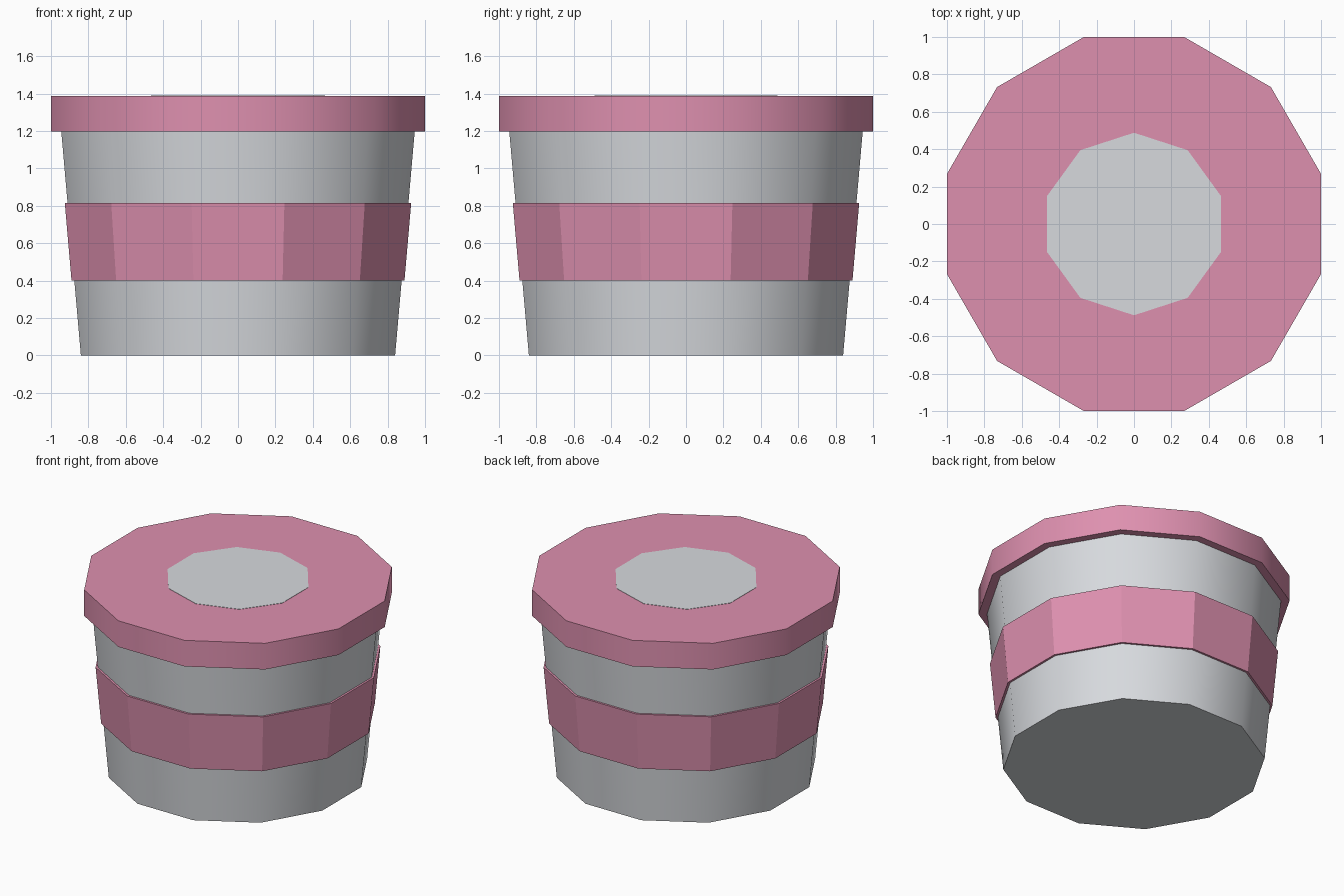
import bpy
import bmesh
from math import cos, sin, pi, radians

cube = bpy.data.objects.get("Cube")
if cube:
    bpy.data.objects.remove(cube, do_unlink=True)


def make_material(name, rgb):
    mat = bpy.data.materials.new(name)
    mat.use_nodes = True
    mat.diffuse_color = (*rgb, 1)
    mat.node_tree.nodes["Principled BSDF"].inputs["Base Color"].default_value = (*rgb, 1)
    return mat


pink = make_material("pink", (0.73, 0.28, 0.43))
grey = make_material("light grey", (0.68, 0.70, 0.73))

SIDES = 12
FLAT = 1 / cos(pi / SIDES)  # turns a flat-to-centre distance into a corner radius


def lathe(name, profile, mat, sides=SIDES, start=pi / SIDES, loop=False, smooth=True):
    """Spin (radius, height) points into a faceted solid, capped unless it is a loop."""
    bm = bmesh.new()
    rings = []
    for r, z in profile:
        angles = [start + 2 * pi * i / sides for i in range(sides)]
        rings.append([bm.verts.new((r * cos(a), r * sin(a), z)) for a in angles])
    pairs = list(zip(rings, rings[1:]))
    if loop:
        pairs.append((rings[-1], rings[0]))
    else:
        bm.faces.new(rings[0][::-1])
        bm.faces.new(rings[-1])
    for low, high in pairs:
        for i in range(sides):
            j = (i + 1) % sides
            bm.faces.new((low[i], low[j], high[j], high[i]))
    bmesh.ops.recalc_face_normals(bm, faces=bm.faces)
    mesh = bpy.data.meshes.new(name)
    bm.to_mesh(mesh)
    bm.free()
    mesh.materials.append(mat)
    obj = bpy.data.objects.new(name, mesh)
    bpy.context.collection.objects.link(obj)
    if smooth:
        bpy.ops.object.select_all(action="DESELECT")
        obj.select_set(True)
        bpy.context.view_layer.objects.active = obj
        bpy.ops.object.shade_smooth_by_angle(angle=radians(40))
    return obj


# Tapered tub
lathe("tub_body", [(0.84 * FLAT, 0), (0.945 * FLAT, 1.2)], grey)

# Faceted band wrapped round the tub
lathe("middle_band",
      [(0.89 * FLAT, 0.4), (0.926 * FLAT, 0.815), (0.908 * FLAT, 0.815), (0.872 * FLAT, 0.4)],
      pink, loop=True, smooth=False)

# Lid with a thin round label plate
lathe("lid", [(FLAT, 1.197), (FLAT, 1.388)], pink)
lathe("lid_disc", [(0.488, 1.385), (0.488, 1.39)], grey, sides=10, start=pi / 2)
